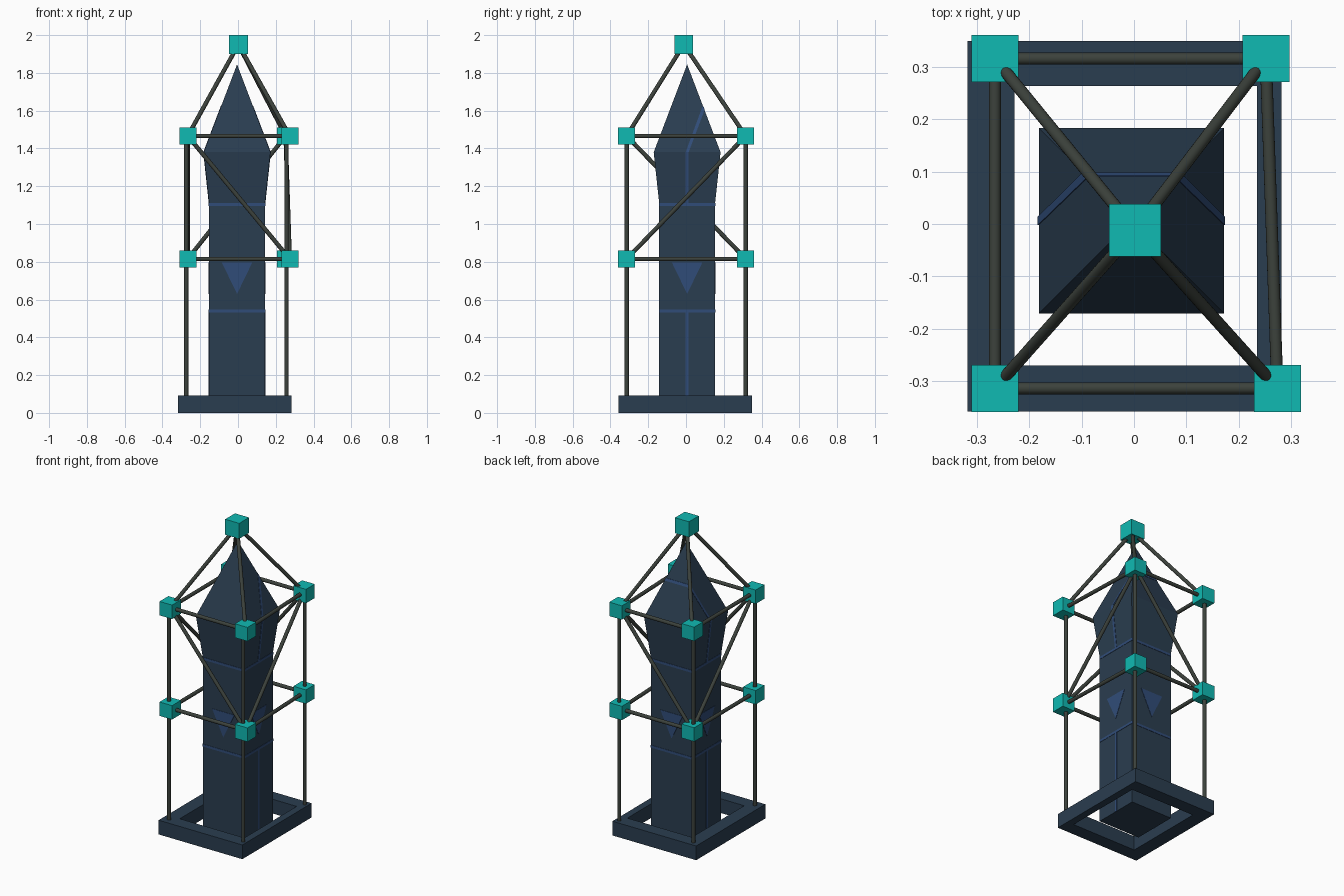
import bpy, bmesh, math
from mathutils import Vector, Matrix

if "Cube" in bpy.data.objects:
    bpy.data.objects.remove(bpy.data.objects["Cube"])


def material(name, rgb):
    m = bpy.data.materials.new(name)
    m.diffuse_color = (*rgb, 1)
    m.use_nodes = True
    m.node_tree.nodes["Principled BSDF"].inputs["Base Color"].default_value = m.diffuse_color
    return m


NAVY = material("navy", (0.023, 0.047, 0.08))
BLUE = material("blue", (0.03, 0.073, 0.19))
TEAL = material("teal", (0.005, 0.49, 0.45))
STEEL = material("dark_steel", (0.045, 0.054, 0.045))


def finish(name, bm, mat):
    bmesh.ops.recalc_face_normals(bm, faces=bm.faces)
    me = bpy.data.meshes.new(name)
    bm.to_mesh(me)
    bm.free()
    me.materials.append(mat)
    ob = bpy.data.objects.new(name, me)
    bpy.context.collection.objects.link(ob)
    return ob


def rectangle(bm, x0, x1, y0, y1, z):
    return [bm.verts.new((x, y, z)) for x, y in
            ((x0, y0), (x1, y0), (x1, y1), (x0, y1))]


def bridge(bm, a, b):
    for i in range(4):
        j = (i + 1) % 4
        bm.faces.new((a[i], a[j], b[j], b[i]))


def cube(name, pos, size):
    bm = bmesh.new()
    bmesh.ops.create_cube(bm, size=size, matrix=Matrix.Translation(pos))
    finish(name, bm, TEAL)


def rod(name, a, b, r=0.0115):
    a, b = Vector(a), Vector(b)
    d = b - a
    bm = bmesh.new()
    bmesh.ops.create_cone(
        bm, cap_ends=True, segments=16, radius1=r, radius2=r, depth=d.length,
        matrix=Matrix.Translation((a + b) / 2) @ d.to_track_quat('Z', 'Y').to_matrix().to_4x4())
    for f in bm.faces:
        f.smooth = len(f.verts) == 4
    finish(name, bm, STEEL)


# Open rectangular base frame
bm = bmesh.new()
loops = [rectangle(bm, *s, z) for s, z in (
    ((-0.318, 0.282, -0.358, 0.35), 0), ((-0.318, 0.282, -0.358, 0.35), 0.092),
    ((-0.228, 0.235, -0.27, 0.264), 0.092), ((-0.228, 0.235, -0.27, 0.264), 0))]
for i in range(4):
    bridge(bm, loops[i], loops[(i + 1) % 4])
finish("base_frame", bm, NAVY)

# Square central pillar with flared head and pointed tip
CX, CY = -0.005, 0.006
H, F = 0.148, 0.177
Z_WAIST, Z_HEAD, Z_TIP = 1.11, 1.38, 1.845
bm = bmesh.new()
rings = [rectangle(bm, CX - h, CX + h, CY - h, CY + h, z)
         for h, z in ((H, 0), (H, Z_WAIST), (F, Z_HEAD))]
bm.faces.new(rings[0])
bridge(bm, rings[0], rings[1])
bridge(bm, rings[1], rings[2])
tip = bm.verts.new((CX, CY, Z_TIP))
for i in range(4):
    bm.faces.new((rings[2][i], rings[2][(i + 1) % 4], tip))
finish("pillar", bm, NAVY)


# Inlays are drawn as (sideways, height) on one pillar face and turned to a side
def half_width(z):
    if z <= Z_WAIST:
        return H
    if z <= Z_HEAD:
        return H + (F - H) * (z - Z_WAIST) / (Z_HEAD - Z_WAIST)
    return F * (Z_TIP - z) / (Z_TIP - Z_HEAD)


def inlay(name, pts, turn):
    rot = Matrix.Translation((CX, CY, 0)) @ Matrix.Rotation(math.radians(turn), 4, 'Z')
    bm = bmesh.new()
    outer = [bm.verts.new(rot @ Vector((u, -half_width(z) - 0.002, z))) for u, z in pts]
    inner = [bm.verts.new(rot @ Vector((u, -half_width(z) + 0.001, z))) for u, z in pts]
    bm.faces.new(outer)
    bm.faces.new(inner)
    n = len(pts)
    for i in range(n):
        j = (i + 1) % n
        bm.faces.new((outer[i], outer[j], inner[j], inner[i]))
    finish(name, bm, BLUE)


W = 0.008
SIDES = {"front": 0, "right": 90, "back": 180, "left": 270}
for side, turn in SIDES.items():
    for z, level in ((0.54, "lower"), (Z_WAIST - W, "upper")):
        inlay(f"{side}_{level}_band",
              [(-H, z - W), (H, z - W), (H, z + W), (-H, z + W)], turn)
    inlay(f"{side}_triangle", [(-0.08, 0.795), (0, 0.63), (0.08, 0.795)], turn)

EDGE_Z = 1.615
e = half_width(EDGE_Z)
for side, s in (("right", 1), ("left", -1)):
    for level, z0, z1 in (("lower", 0, 0.54), ("upper", Z_WAIST, Z_HEAD)):
        inlay(f"{side}_{level}_stripe",
              [(-W, z0), (W, z0), (W, z1), (-W, z1)], SIDES[side])
    inlay(f"{side}_slanted_stripe",
          [(-W * s, Z_HEAD), (W * s, Z_HEAD),
           (half_width(EDGE_Z - 0.012) * s, EDGE_Z - 0.012),
           (half_width(EDGE_Z + 0.012) * s, EDGE_Z + 0.012)], SIDES[side])
inlay("back_head_band",
      [(-half_width(EDGE_Z - W), EDGE_Z - W), (half_width(EDGE_Z - W), EDGE_Z - W),
       (half_width(EDGE_Z + W), EDGE_Z + W), (-half_width(EDGE_Z + W), EDGE_Z + W)], 180)

# Cage joints
CORNERS = [("front_left", -0.266, -0.314), ("front_right", 0.274, -0.314),
           ("back_right", 0.252, 0.316), ("back_left", -0.266, 0.316)]
LOW, HIGH = 0.815, 1.466
TOP = (0.002, -0.012, 1.95)
cube("top_joint", TOP, 0.1)
for name, x, y in CORNERS:
    cube(f"{name}_lower_joint", (x, y, LOW), 0.09)
    cube(f"{name}_upper_joint", (x, y, HIGH), 0.09)
    # Posts and roof rods
    px = 0.257 if x > 0 else -0.274
    rod(f"{name}_post", (px, y, 0.05), (px, y, HIGH))
    rod(f"{name}_roof_rod", (x, y, HIGH), TOP)

# Rails and one diagonal brace per side
for i, side in enumerate(("front", "right", "back", "left")):
    a, b = CORNERS[i][1:], CORNERS[(i + 1) % 4][1:]
    for z, level in ((LOW, "lower"), (HIGH, "upper")):
        rod(f"{side}_{level}_rail", (*a, z), (*b, z))
    za, zb = (HIGH, LOW) if i % 2 == 0 else (LOW, HIGH)
    rod(f"{side}_brace", (*a, za), (*b, zb))
